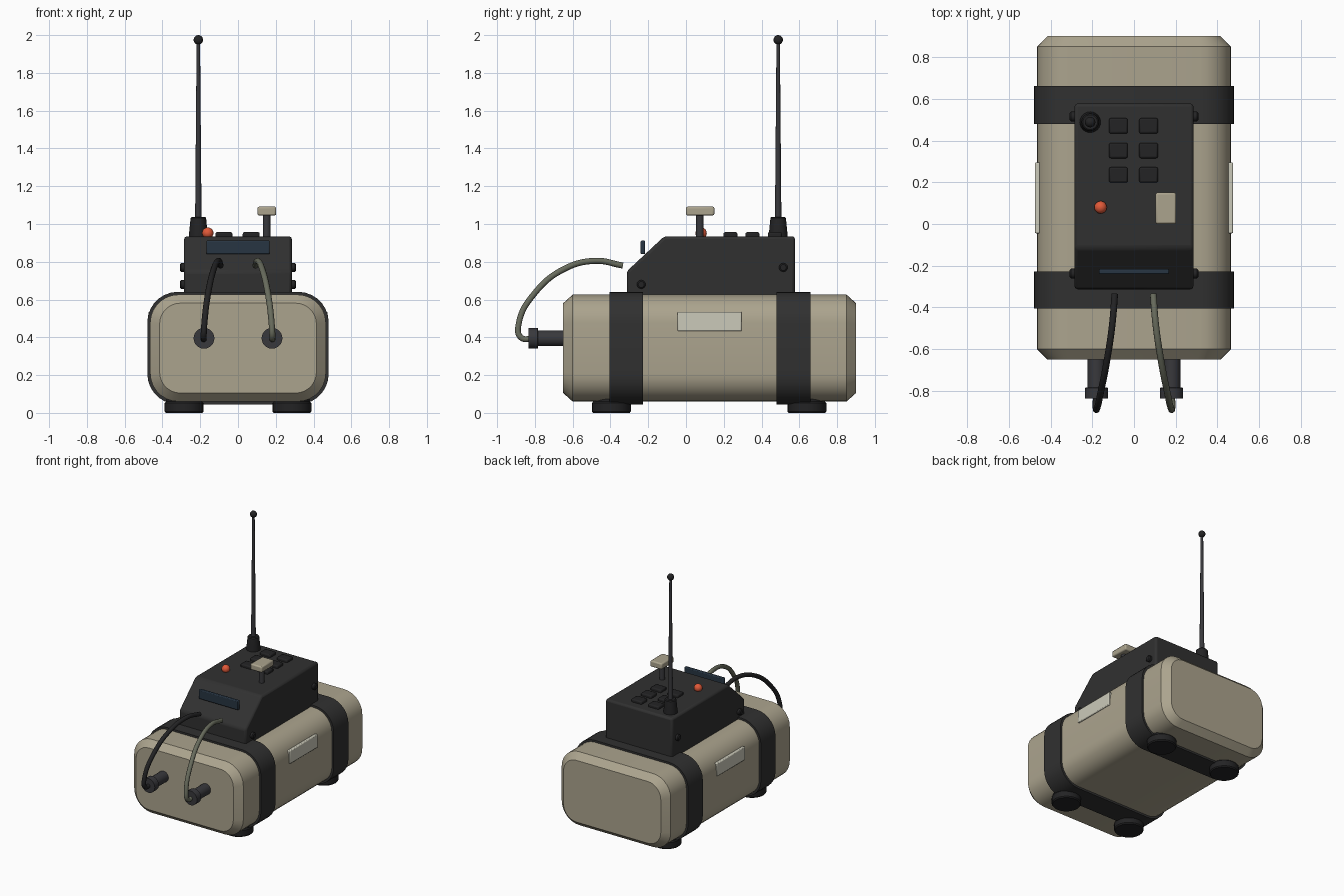
import bpy, bmesh, math
from mathutils import Vector

if "Cube" in bpy.data.objects:
    bpy.data.objects.remove(bpy.data.objects["Cube"])


def material(name, rgb):
    m = bpy.data.materials.new(name)
    m.diffuse_color = (*rgb, 1)
    m.use_nodes = True
    m.node_tree.nodes["Principled BSDF"].inputs["Base Color"].default_value = m.diffuse_color
    return m


TAN = material("tan_shell", (0.41, 0.37, 0.27))
DARK = material("dark_plastic", (0.03, 0.03, 0.03))
BLACK = material("black_rubber", (0.017, 0.017, 0.018))
STEEL = material("dark_metal", (0.04, 0.04, 0.045))
LABEL = material("pale_label", (0.60, 0.59, 0.49))
RED = material("red_lamp", (0.75, 0.10, 0.04))
BLUE = material("blue_glass", (0.02, 0.035, 0.055))
GREEN = material("green_grey_cable", (0.14, 0.15, 0.11))


def finish(name, bm, mat, bevel=0, segments=2):
    bmesh.ops.recalc_face_normals(bm, faces=bm.faces)
    me = bpy.data.meshes.new(name)
    bm.to_mesh(me)
    bm.free()
    me.materials.append(mat)
    ob = bpy.data.objects.new(name, me)
    bpy.context.collection.objects.link(ob)
    if bevel:
        mod = ob.modifiers.new("Bevel", 'BEVEL')
        mod.width, mod.segments = bevel, segments
        mod.limit_method = 'ANGLE'
    bpy.ops.object.select_all(action='DESELECT')
    ob.select_set(True)
    bpy.context.view_layer.objects.active = ob
    bpy.ops.object.shade_smooth_by_angle(angle=math.radians(32))
    return ob


def loft(name, rings, mat, bevel=0, segments=2):
    """Skin a list of equal-length point rings and cap both ends."""
    bm = bmesh.new()
    vs = [[bm.verts.new(p) for p in r] for r in rings]
    n = len(vs[0])
    for a, b in zip(vs, vs[1:]):
        for i in range(n):
            bm.faces.new((a[i], a[(i + 1) % n], b[(i + 1) % n], b[i]))
    bm.faces.new(vs[0])
    bm.faces.new(vs[-1])
    return finish(name, bm, mat, bevel, segments)


def box(name, lo, hi, mat, bevel=0):
    rings = [[(lo[0], lo[1], z), (hi[0], lo[1], z), (hi[0], hi[1], z), (lo[0], hi[1], z)]
             for z in (lo[2], hi[2])]
    return loft(name, rings, mat, bevel)


def turned(name, origin, axis, profile, mat, sides=24):
    """Turned part: profile is (distance along axis, radius) pairs."""
    rot = Vector((0, 0, 1)).rotation_difference(Vector(axis))
    rings = []
    for d, r in profile:
        ring = []
        for i in range(sides):
            t = math.tau * i / sides
            ring.append(Vector(origin) + rot @ Vector((r * math.cos(t), r * math.sin(t), d)))
        rings.append(ring)
    return loft(name, rings, mat)


def ball(name, centre, radius, mat):
    bm = bmesh.new()
    bmesh.ops.create_uvsphere(bm, u_segments=20, v_segments=12, radius=radius)
    bmesh.ops.translate(bm, verts=bm.verts, vec=centre)
    return finish(name, bm, mat)


def rounded_ring(y, hx, hz, r, cz=0.343, seg=7):
    pts = []
    for k, (sx, sz) in enumerate([(1, 1), (-1, 1), (-1, -1), (1, -1)]):
        for i in range(seg + 1):
            t = math.pi / 2 * (k + i / seg)
            pts.append((sx * (hx - r) + r * math.cos(t), y,
                        cz + sz * (hz - r) + r * math.sin(t)))
    return pts


# Main rounded shell with chamfered ends
loft("main_shell", [rounded_ring(-0.65, 0.415, 0.238, 0.11),
                    rounded_ring(-0.60, 0.465, 0.283, 0.15),
                    rounded_ring(0.85, 0.465, 0.283, 0.15),
                    rounded_ring(0.90, 0.415, 0.238, 0.11)], TAN)

# Straps round the shell
for label, y0, y1 in (("front", -0.405, -0.228), ("rear", 0.48, 0.66)):
    loft(label + "_strap", [rounded_ring(y, 0.48, 0.298, 0.162) for y in (y0, y1)], DARK)

# Feet
for s in (-1, 1):
    for label, y in (("front", -0.395), ("rear", 0.64)):
        turned(f"{label}_foot", (s * 0.285, y, 0), (0, 0, 1),
               [(0, 0.097), (0.008, 0.103), (0.052, 0.103), (0.06, 0.095), (0.09, 0.095)], BLACK)

# Control box with sloped front
side = [(-0.313, 0.61), (-0.313, 0.75), (-0.115, 0.935), (0.577, 0.935), (0.577, 0.61)]
loft("control_box", [[(x, y, z) for y, z in side] for x in (-0.285, 0.285)], DARK, 0.015)

# Side bolts and pale label plates
for s in (-1, 1):
    for y, z in ((-0.237, 0.68), (0.515, 0.77)):
        turned("side_bolt", (s * 0.275, y, z), (s, 0, 0),
               [(0, 0.023), (0.027, 0.023), (0.033, 0.016)], BLACK, 16)
    xs = sorted((s * 0.45, s * 0.475))
    box("label_plate", (xs[0], -0.045, 0.433), (xs[1], 0.295, 0.535), LABEL, 0.006)

# Display, keypad, lamp
box("display", (-0.168, -0.24, 0.84), (0.168, -0.216, 0.912), BLUE, 0.006)
for x in (-0.075, 0.07):
    for y in (0.235, 0.352, 0.47):
        box("key", (x - 0.045, y - 0.037, 0.925), (x + 0.045, y + 0.037, 0.957), BLACK, 0.009)
ball("lamp", (-0.16, 0.08, 0.952), 0.03, RED)

# T lever
turned("lever_stem", (0.152, 0.073, 0.92), (0, 0, 1), [(0, 0.02), (0.13, 0.02)], STEEL)
box("lever_grip", (0.103, 0.0, 1.045), (0.202, 0.15, 1.092), TAN, 0.009)

# Antenna
turned("antenna_base", (-0.21, 0.488, 0.92), (0, 0, 1),
       [(0, 0.05), (0.02, 0.05), (0.112, 0.041), (0.118, 0.035)], BLACK)
turned("antenna_rod", (-0.21, 0.488, 1.03), (0, 0, 1), [(0, 0.017), (0.94, 0.009)], STEEL, 16)
ball("antenna_tip", (-0.21, 0.488, 1.975), 0.025, BLACK)

# Front sockets and cables
for s, mat in ((-1, BLACK), (1, GREEN)):
    turned("socket", (s * 0.18, -0.63, 0.395), (0, -1, 0),
           [(0, 0.042), (0.153, 0.042), (0.155, 0.055), (0.205, 0.055)], STEEL)
    path = [(0.18, -0.80, 0.395), (0.182, -0.875, 0.40), (0.178, -0.885, 0.475),
            (0.158, -0.80, 0.635), (0.128, -0.645, 0.762), (0.104, -0.48, 0.805),
            (0.092, -0.335, 0.78)]
    cu = bpy.data.curves.new("cable", 'CURVE')
    cu.dimensions = '3D'
    cu.bevel_depth, cu.bevel_resolution, cu.resolution_u = 0.016, 3, 8
    cu.use_fill_caps = True
    sp = cu.splines.new('BEZIER')
    sp.bezier_points.add(len(path) - 1)
    for bp, (x, y, z) in zip(sp.bezier_points, path):
        bp.co = (s * x, y, z)
        bp.handle_left_type = bp.handle_right_type = 'AUTO'
    cu.materials.append(mat)
    bpy.context.collection.objects.link(bpy.data.objects.new("cable", cu))
